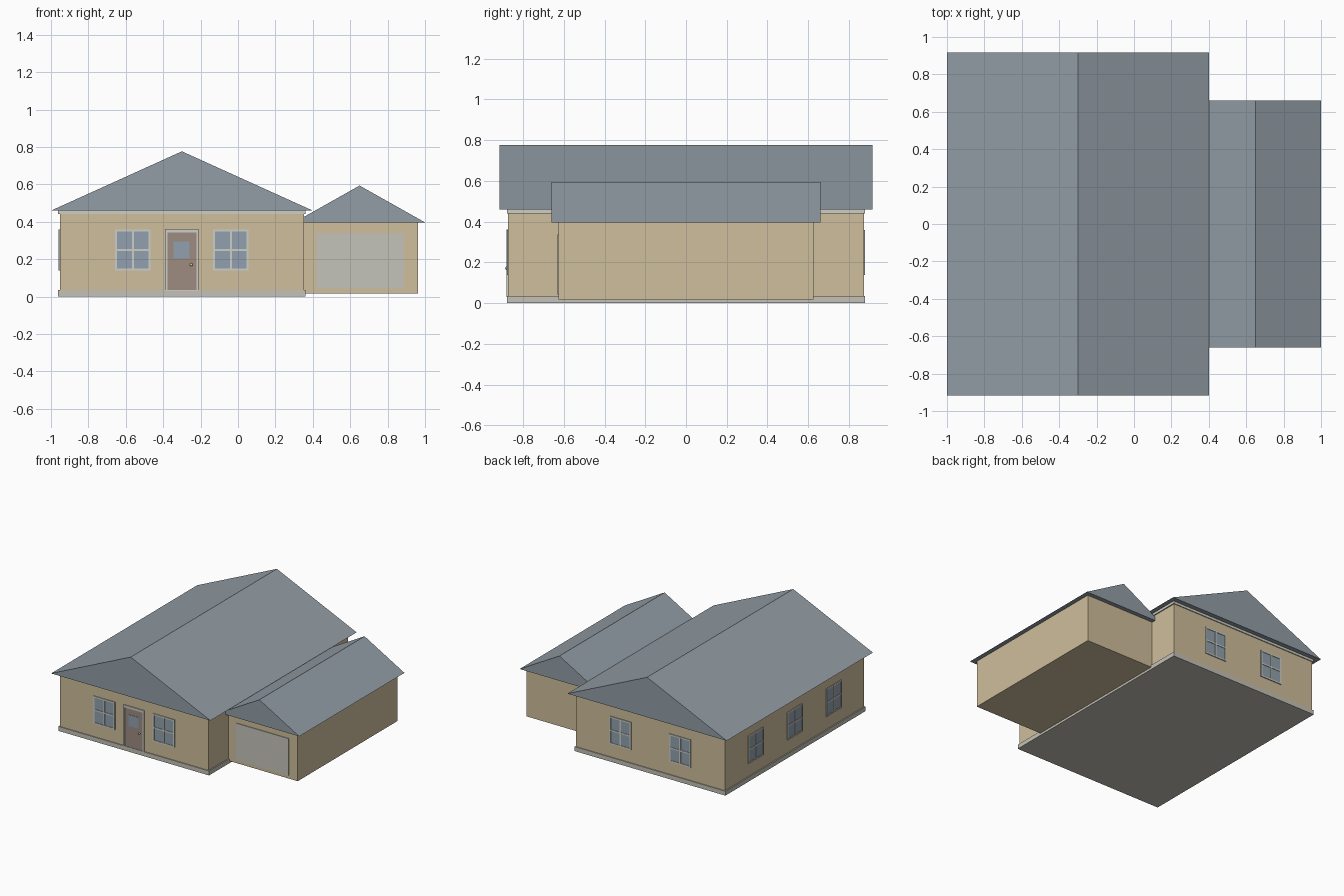
import bpy, bmesh
from math import pi
from mathutils import Matrix, Vector

if "Cube" in bpy.data.objects:
    bpy.data.objects.remove(bpy.data.objects["Cube"])


def material(name, r, g, b):
    m = bpy.data.materials.new(name)
    m.use_nodes = True
    # convert display values to linear
    colour = [(c / 255) ** 2.2 for c in (r, g, b)] + [1]
    m.diffuse_color = colour
    m.node_tree.nodes["Principled BSDF"].inputs["Base Color"].default_value = colour
    return m


WALL = material("tan siding", 206, 189, 155)
ROOF = material("slate roof", 145, 156, 164)
STONE = material("grey foundation", 194, 192, 180)
TRIM = material("off-white trim", 206, 206, 198)
GLASS = material("blue glass", 144, 159, 172)
DOOR = material("brown door", 156, 138, 128)
SHUTTER = material("pale garage door", 195, 194, 184)
BRASS = material("brass", 228, 208, 160)


def finish(name, bm, mat):
    bmesh.ops.recalc_face_normals(bm, faces=bm.faces)
    mesh = bpy.data.meshes.new(name)
    bm.to_mesh(mesh)
    bm.free()
    mesh.materials.append(mat)
    obj = bpy.data.objects.new(name, mesh)
    bpy.context.collection.objects.link(obj)
    return obj


def add_box(bm, x, y, z):
    size = [b - a for a, b in (x, y, z)]
    mid = [(a + b) / 2 for a, b in (x, y, z)]
    bmesh.ops.create_cube(bm, size=1, matrix=Matrix.Translation(mid) @ Matrix.Diagonal((*size, 1)))


def box(name, x, y, z, mat):
    bm = bmesh.new()
    add_box(bm, x, y, z)
    return finish(name, bm, mat)


def gable_roof(name, x0, x1, half_length, eave, ridge, mat):
    """Triangular prism with its ridge along y."""
    bm = bmesh.new()
    profile = [(x0, eave), (x1, eave), ((x0 + x1) / 2, ridge)]
    face = bm.faces.new([bm.verts.new((x, -half_length, z)) for x, z in profile])
    out = bmesh.ops.extrude_face_region(bm, geom=[face])
    moved = [v for v in out["geom"] if isinstance(v, bmesh.types.BMVert)]
    bmesh.ops.translate(bm, verts=moved, vec=(0, 2 * half_length, 0))
    return finish(name, bm, mat)


def plates(name, rects, depth, mat, place):
    """Thin plates (u0, u1, z0, z1) standing out from a wall placed by a matrix."""
    bm = bmesh.new()
    for u0, u1, z0, z1 in rects:
        add_box(bm, (u0, u1), (-depth, 0.004), (z0, z1))
    obj = finish(name, bm, mat)
    obj.matrix_world = place
    return obj


def outline(u0, u1, z0, z1, t):
    return [(u0, u0 + t, z0, z1), (u1 - t, u1, z0, z1),
            (u0 + t, u1 - t, z0, z0 + t), (u0 + t, u1 - t, z1 - t, z1)]


def window(name, x, y, angle):
    """Four-pane window centred at x, y on a wall facing the given angle."""
    place = Matrix.Translation((x, y, 0.249)) @ Matrix.Rotation(angle, 4, 'Z')
    w, h, t = 0.095, 0.11, 0.011
    bars = [(-t / 2, t / 2, t - h, h - t),
            (t - w, -t / 2, -t / 2, t / 2), (t / 2, w - t, -t / 2, t / 2)]
    plates(name + "_glass", [(-w, w, -h, h)], 0.003, GLASS, place)
    plates(name + "_frame", outline(-w, w, -h, h, t) + bars, 0.007, TRIM, place)


# Main house
MID, LEFT, FRONT = -0.3, -0.953, 0.873
box("foundation", (-0.962, 0.362), (-0.88, 0.88), (0, 0.035), STONE)
box("house_walls", (LEFT, 0.353), (-FRONT, FRONT), (0.03, 0.46), WALL)
box("eave_trim", (-0.962, 0.362), (-0.88, 0.88), (0.441, 0.461), TRIM)
gable_roof("house_roof", -1, 0.4, 0.917, 0.46, 0.777, ROOF)

# Garage wing
box("garage_walls", (0.34, 0.963), (-0.626, 0.626), (0.018, 0.4), WALL)
gable_roof("garage_roof", 0.3, 1, 0.66, 0.397, 0.594, ROOF)
plates("garage_door", [(0.42, 0.885, 0.043, 0.337)], 0.005, SHUTTER,
       Matrix.Translation((0, -0.626, 0)))

# Windows
for i, side in enumerate((-1, 1)):
    x = MID + side * 0.262
    window(f"front_window_{i + 1}", x, -FRONT, 0)
    window(f"back_window_{i + 1}", x, FRONT, pi)
for i, y in enumerate((-0.49, 0, 0.49)):
    window(f"side_window_{i + 1}", LEFT, y, -pi / 2)

# Front door
front = Matrix.Translation((MID, -FRONT, 0))
plates("door_panel", [(-0.078, 0.078, 0.036, 0.343)], 0.005, DOOR, front)
plates("door_window", [(-0.044, 0.04, 0.204, 0.294)], 0.007, GLASS, front)
plates("door_frame", [(-0.09, -0.078, 0.03, 0.361), (0.078, 0.09, 0.03, 0.361),
                      (-0.078, 0.078, 0.343, 0.361), (-0.078, 0.078, 0.03, 0.036)],
       0.009, TRIM, front)
bm = bmesh.new()
bmesh.ops.create_uvsphere(bm, u_segments=12, v_segments=8, radius=0.008,
                          matrix=Matrix.Translation(Vector((MID + 0.05, -FRONT - 0.008, 0.171))))
for f in bm.faces:
    f.smooth = True
finish("door_knob", bm, BRASS)
